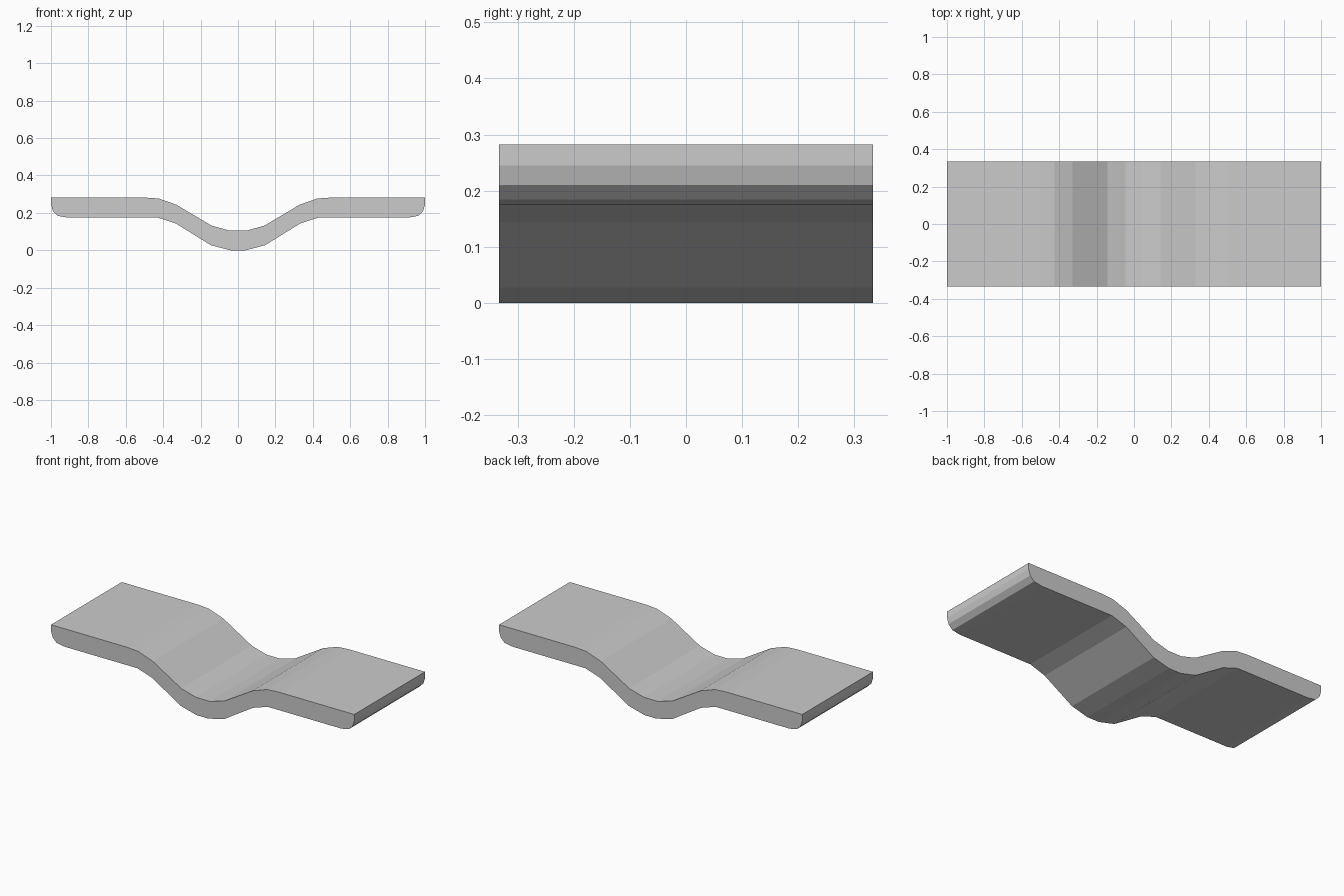
import bpy
import bmesh

cube = bpy.data.objects.get("Cube")
if cube:
    bpy.data.objects.remove(cube, do_unlink=True)

HALF_DEPTH = 0.333

grey = bpy.data.materials.new("light_grey")
grey.use_nodes = True
colour = (0.6, 0.6, 0.6, 1)
grey.diffuse_color = colour
grey.node_tree.nodes["Principled BSDF"].inputs["Base Color"].default_value = colour

# Half of the dipped profile: upper edge outwards, rounded tip, lower edge back
upper = [(0.045, 0.105), (0.142, 0.132), (0.33, 0.244), (0.425, 0.277), (0.5, 0.282)]
tip = [(1, 0.282), (1, 0.245), (0.99, 0.21), (0.963, 0.184), (0.915, 0.175)]
lower = [(0.43, 0.175), (0.332, 0.143), (0.145, 0.027), (0.04, 0)]
half = upper + tip + lower
profile = half + [(-x, z) for x, z in reversed(half)]

# Extrude the profile through the depth of the strip
bm = bmesh.new()
front = bm.faces.new([bm.verts.new((x, -HALF_DEPTH, z)) for x, z in profile])
sweep = bmesh.ops.extrude_face_region(bm, geom=[front], use_keep_orig=True)
for v in sweep["geom"]:
    if isinstance(v, bmesh.types.BMVert):
        v.co.y = HALF_DEPTH
bmesh.ops.recalc_face_normals(bm, faces=bm.faces)
mesh = bpy.data.meshes.new("dipped_strip")
bm.to_mesh(mesh)
bm.free()
mesh.materials.append(grey)
strip = bpy.data.objects.new("dipped_strip", mesh)
bpy.context.collection.objects.link(strip)
